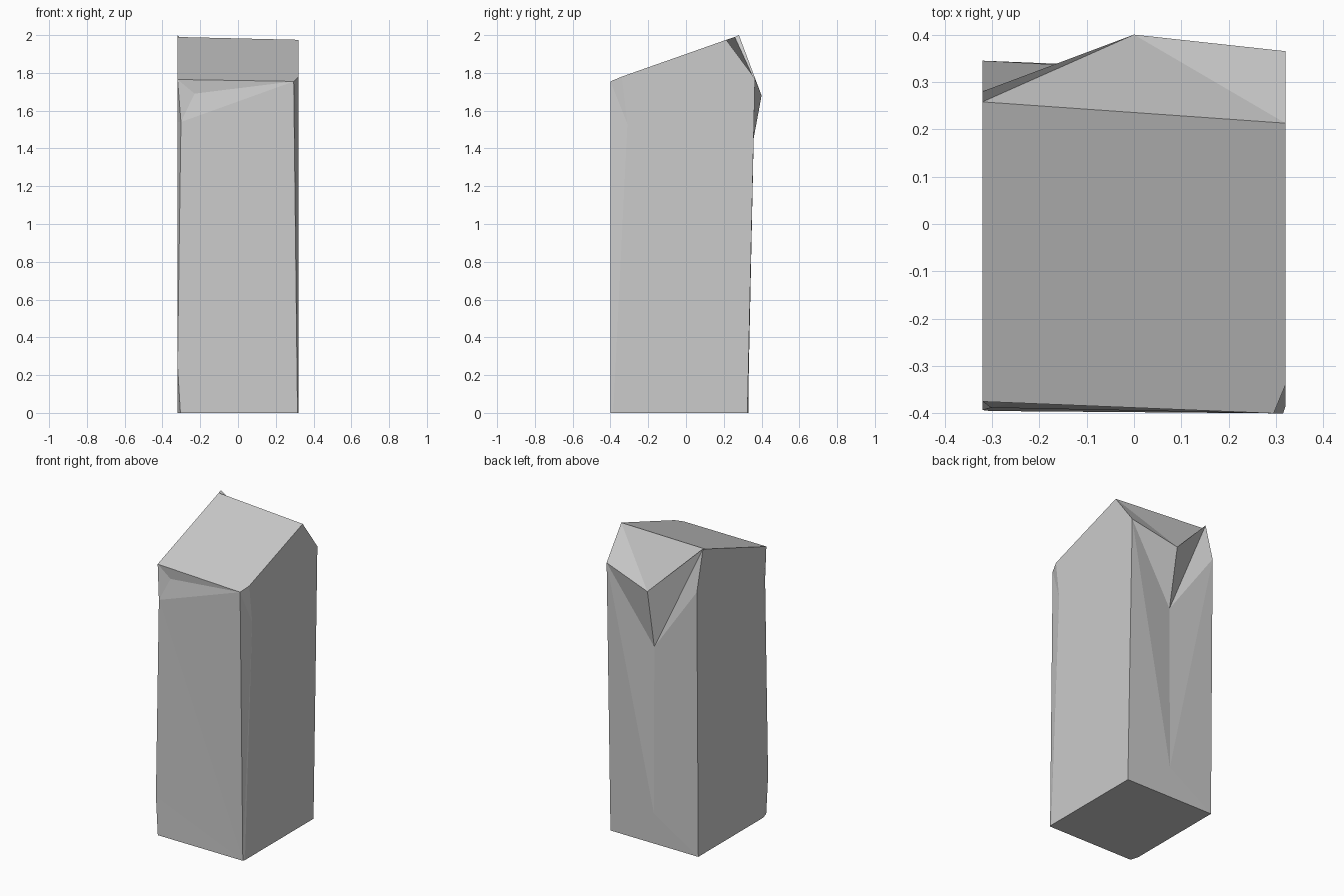
import bpy
import bmesh

default_cube = bpy.data.objects.get("Cube")
if default_cube:
    bpy.data.objects.remove(default_cube, do_unlink=True)

# Flat stone colour
stone = bpy.data.materials.new("stone_grey")
stone.use_nodes = True
colour = (0.6, 0.6, 0.6, 1)
stone.diffuse_color = colour
stone.node_tree.nodes["Principled BSDF"].inputs["Base Color"].default_value = colour

W = 0.32  # half width of the pillar

# Named corners of the chipped pillar
corners = {
    # foot
    "foot_front_right": (-0.305, -0.395, 0),
    "foot_side_right": (-W, -0.34, 0),
    "foot_back_right": (-W, 0.33, 0),
    "foot_back_left": (W, 0.325, 0),
    "foot_side_left": (W, -0.385, 0),
    "foot_front_left": (0.315, -0.4, 0),
    # chipped front edges
    "knee_right": (-W, -0.393, 0.25),
    "chip_front": (-0.302, -0.388, 1.54),
    "chip_side": (-W, -0.34, 1.54),
    "chip_left": (W, -0.31, 1.53),
    "lip_dent": (-0.23, -0.37, 1.69),
    # slanted top
    "top_right": (-W, -0.375, 1.765),
    "top_left": (0.295, -0.4, 1.755),
    "top_side_left": (W, -0.34, 1.78),
    "ridge_left": (W, 0.213, 1.975),
    "ridge_right": (-W, 0.258, 1.99),
    "peak": (-W, 0.28, 2.0),
    # broken back
    "shoulder_left": (W, 0.365, 1.77),
    "shoulder_right": (-W, 0.345, 1.74),
    "nose": (0, 0.4, 1.68),
    "nose_root": (0, 0.328, 1.29),
    "back_dent": (0, 0.332, 0.2),
}

# Facets, each listed by its corners
facets = [
    # foot, top and the two flat sides
    "foot_front_right foot_side_right foot_back_right foot_back_left foot_side_left foot_front_left",
    "top_right top_left top_side_left ridge_left ridge_right",
    "ridge_right peak shoulder_right foot_back_right foot_side_right knee_right chip_side top_right",
    "top_side_left chip_left foot_side_left foot_back_left shoulder_left ridge_left",
    # bevel on the left front edge
    "top_left chip_left top_side_left",
    "top_left foot_front_left chip_left",
    "foot_front_left foot_side_left chip_left",
    # front, with the dent under the lip
    "top_right lip_dent top_left",
    "top_right chip_front lip_dent",
    "lip_dent chip_front top_left",
    "chip_front foot_front_left top_left",
    "chip_front knee_right foot_front_left",
    "knee_right foot_front_right foot_front_left",
    # chips on the right front edge
    "knee_right foot_side_right foot_front_right",
    "chip_side knee_right chip_front",
    "chip_side chip_front top_right",
    # back slope and jutting nose
    "ridge_right ridge_left nose",
    "ridge_left shoulder_left nose",
    "ridge_right nose peak",
    "peak nose nose_root",
    "peak nose_root shoulder_right",
    "shoulder_left nose_root nose",
    # dented back wall
    "shoulder_left back_dent nose_root",
    "shoulder_left foot_back_left back_dent",
    "foot_back_left foot_back_right back_dent",
    "back_dent foot_back_right shoulder_right",
    "back_dent shoulder_right nose_root",
]

bm = bmesh.new()
verts = {name: bm.verts.new(co) for name, co in corners.items()}
for facet in facets:
    bm.faces.new([verts[name] for name in facet.split()])
bmesh.ops.recalc_face_normals(bm, faces=bm.faces)

mesh = bpy.data.meshes.new("stone_pillar")
bm.to_mesh(mesh)
bm.free()
mesh.materials.append(stone)
pillar = bpy.data.objects.new("stone_pillar", mesh)
bpy.context.collection.objects.link(pillar)
